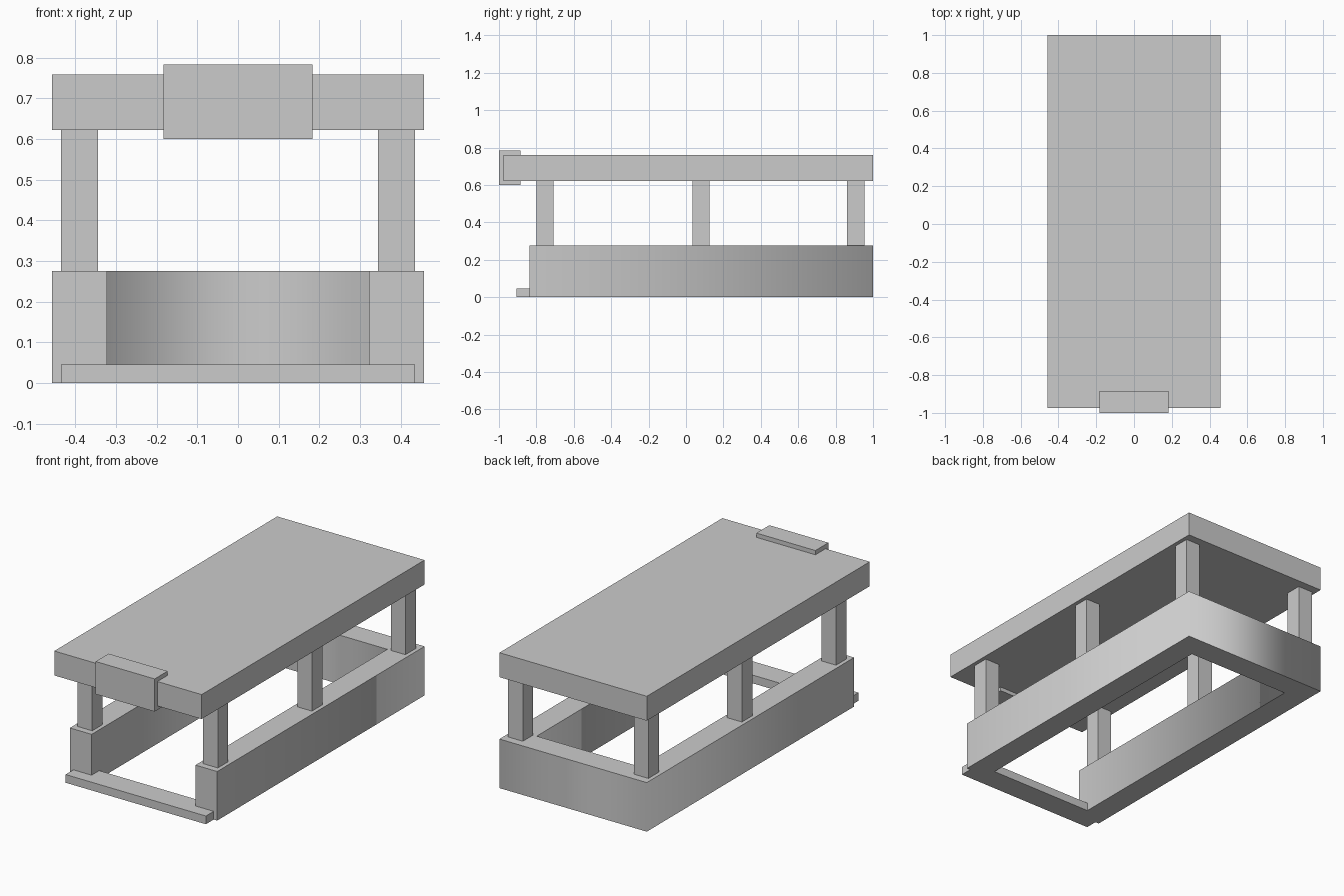
import bpy
import bmesh

cube = bpy.data.objects.get("Cube")
if cube:
    bpy.data.objects.remove(cube, do_unlink=True)

# Single grey finish
GREY = (0.6, 0.6, 0.6, 1)
grey = bpy.data.materials.new("plain_grey")
grey.use_nodes = True
grey.diffuse_color = GREY
grey.node_tree.nodes["Principled BSDF"].inputs["Base Color"].default_value = GREY


def add_object(name, bm):
    bmesh.ops.recalc_face_normals(bm, faces=bm.faces)
    mesh = bpy.data.meshes.new(name)
    bm.to_mesh(mesh)
    bm.free()
    mesh.materials.append(grey)
    obj = bpy.data.objects.new(name, mesh)
    bpy.context.collection.objects.link(obj)
    return obj


def box(name, x, y, z):
    """Box from (min, max) spans on each axis."""
    bm = bmesh.new()
    bmesh.ops.create_cube(bm, size=1)
    for v in bm.verts:
        for axis, (low, high) in enumerate((x, y, z)):
            v.co[axis] = low if v.co[axis] < 0 else high
    return add_object(name, bm)


HALF, INNER = 0.457, 0.322
FRONT, BACK, INNER_BACK = -0.837, 1.0, 0.863
BASE_TOP, ROOF_BOTTOM = 0.275, 0.622

# U-shaped base wall, open at the front
half_plan = [(HALF, FRONT), (HALF, BACK)]
inner_plan = [(INNER, INNER_BACK), (INNER, FRONT)]
plan = ([(-x, y) for x, y in half_plan] + half_plan[::-1]
        + inner_plan[::-1] + [(-x, y) for x, y in inner_plan])
bm = bmesh.new()
base = bm.faces.new([bm.verts.new((x, y, 0)) for x, y in plan])
walls = bmesh.ops.extrude_face_region(bm, geom=[base], use_keep_orig=True)
for v in walls["geom"]:
    if isinstance(v, bmesh.types.BMVert):
        v.co.z = BASE_TOP
# Walls blend softly around the back corners, rims and front ends stay crisp
bm.normal_update()
for face in bm.faces:
    face.smooth = abs(face.normal.z) < 0.5
for edge in bm.edges:
    a, b = edge.verts
    upright = abs(a.co.z - b.co.z) > 0.1
    edge.smooth = upright and a.co.y > 0
add_object("base_wall", bm)

# Low sill across the open front
box("front_sill", (-0.435, 0.435), (-0.906, -0.77), (0, 0.046))

# Three pairs of posts
for place, y in (("front", -0.754), ("middle", 0.08), ("back", 0.908)):
    for side, sign in (("left", 1), ("right", -1)):
        xs = sorted((sign * 0.344, sign * 0.435))
        box(f"{place}_{side}_post", xs, (y - 0.046, y + 0.046),
            (BASE_TOP, ROOF_BOTTOM))

# Flat roof and the blank plaque on its front edge
box("roof", (-HALF, HALF), (-0.975, BACK), (ROOF_BOTTOM, 0.759))
box("front_plaque", (-0.183, 0.183), (-1.0, -0.885), (0.6, 0.783))
